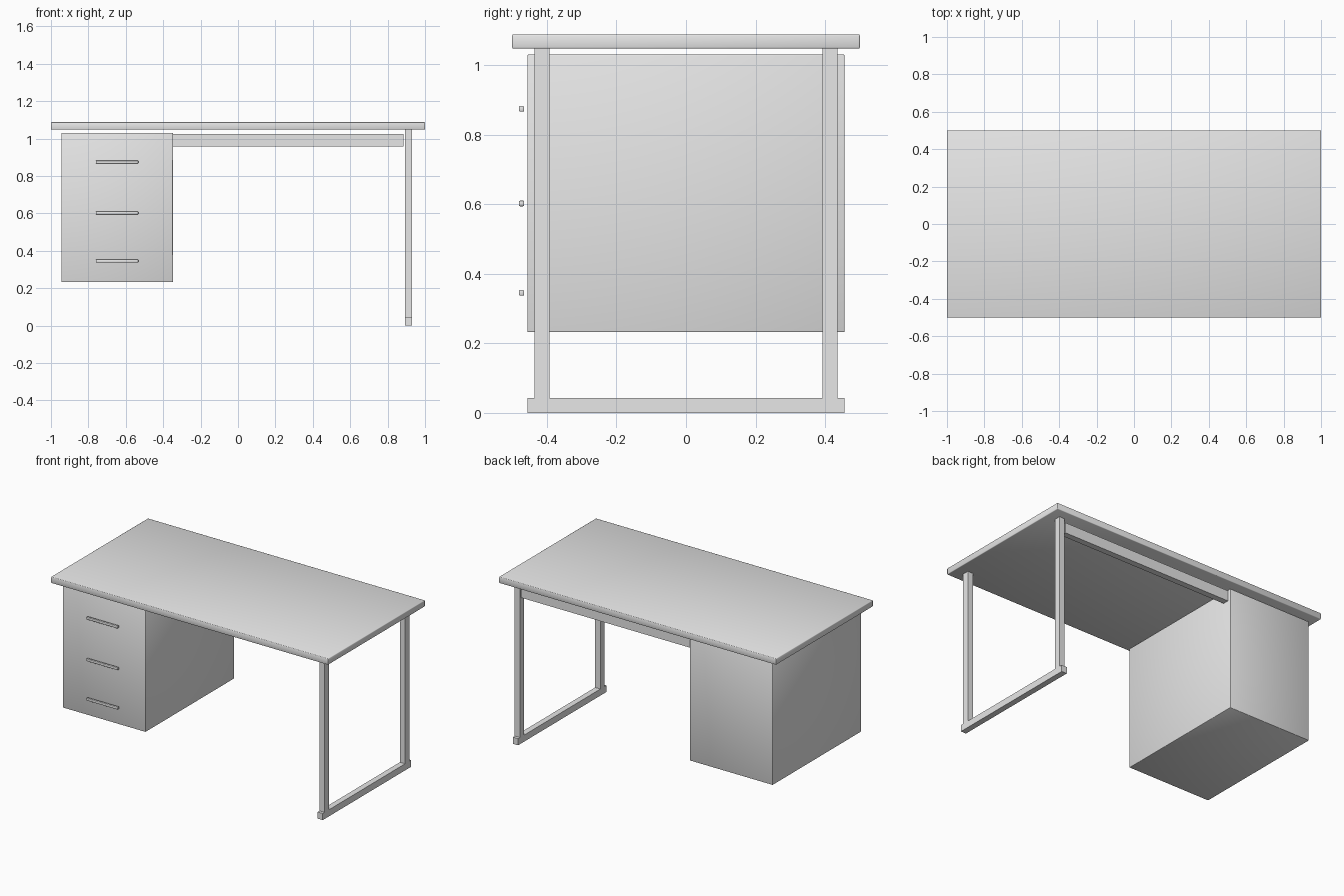
import bpy

# Remove the default cube only
if "Cube" in bpy.data.objects:
    bpy.data.objects.remove(bpy.data.objects["Cube"], do_unlink=True)

GREY = (0.8, 0.8, 0.8, 1.0)
grey = bpy.data.materials.new("light_grey")
grey.use_nodes = True
grey.diffuse_color = GREY
grey.node_tree.nodes["Principled BSDF"].inputs["Base Color"].default_value = GREY


def box(name, x, y, z, bevel=0.0):
    """Box from (min, max) ranges, with an optional soft edge."""
    spans = (x, y, z)
    bpy.ops.mesh.primitive_cube_add(size=1, location=[(a + b) / 2 for a, b in spans])
    obj = bpy.context.object
    obj.name = obj.data.name = name
    obj.scale = [b - a for a, b in spans]
    bpy.ops.object.transform_apply(location=False, rotation=False, scale=True)
    obj.data.materials.append(grey)
    if bevel:
        mod = obj.modifiers.new("soft_edges", "BEVEL")
        mod.width = bevel
        mod.segments = 2
        bpy.ops.object.shade_smooth()
    return obj


# Tabletop
box("tabletop", (-1, 1), (-0.5, 0.5), (1.047, 1.088), 0.004)

# Drawer cabinet with three bar handles
box("drawer_cabinet", (-0.945, -0.348), (-0.456, 0.456), (0.232, 1.03), 0.003)
for label, z in (("top", 0.874), ("middle", 0.602), ("bottom", 0.345)):
    box(label + "_drawer_handle", (-0.76, -0.533), (-0.48, -0.465),
        (z - 0.008, z + 0.008), 0.003)

# Leg frame: floor bar and two uprights
LEG_X = (0.893, 0.931)
box("floor_bar", LEG_X, (-0.456, 0.456), (0, 0.043))
box("front_leg", LEG_X, (-0.436, -0.393), (0.043, 1.047))
box("back_leg", LEG_X, (0.393, 0.436), (0.043, 1.047))

# Rail under the back of the tabletop
box("back_rail", (-0.348, 0.885), (0.395, 0.435), (0.957, 1.025))
